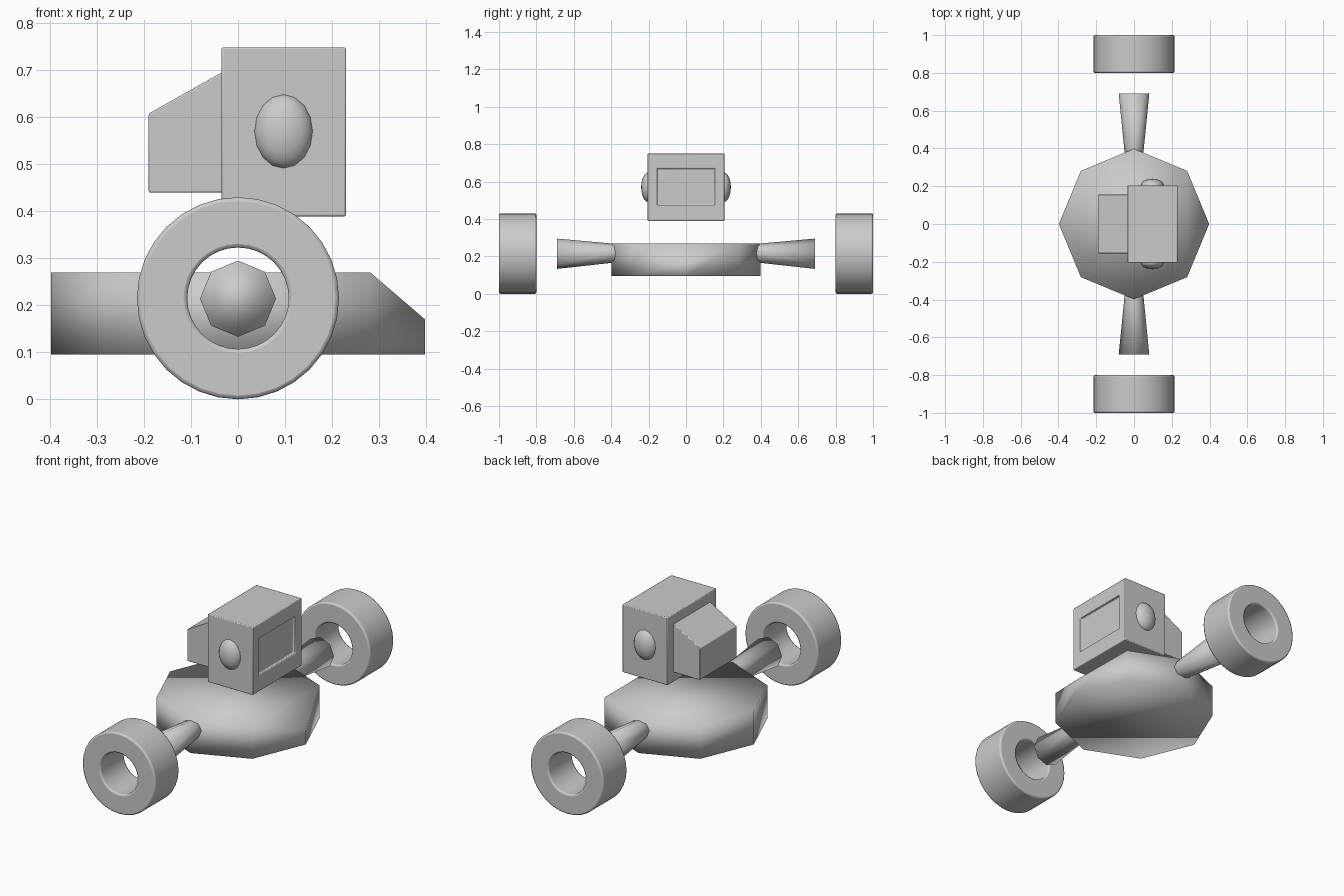
import bpy, bmesh, math
from mathutils import Vector

if "Cube" in bpy.data.objects:
    bpy.data.objects.remove(bpy.data.objects["Cube"])


def finish(name, bm, angle=None, bevel=0):
    """Turn a bmesh into a named, shaded object."""
    bmesh.ops.recalc_face_normals(bm, faces=bm.faces[:])
    me = bpy.data.meshes.new(name)
    bm.to_mesh(me)
    bm.free()
    ob = bpy.data.objects.new(name, me)
    bpy.context.collection.objects.link(ob)
    if bevel:
        m = ob.modifiers.new("soft_edges", "BEVEL")
        m.width, m.segments, m.limit_method = bevel, 2, "ANGLE"
    bpy.ops.object.select_all(action="DESELECT")
    ob.select_set(True)
    bpy.context.view_layer.objects.active = ob
    if angle is None:
        bpy.ops.object.shade_smooth()
    elif angle > 0:
        bpy.ops.object.shade_smooth_by_angle(angle=math.radians(angle))
    return ob


def loft(bm, rings, caps=True, closed=False):
    """Skin a list of equally long point rings."""
    vs = [[bm.verts.new(p) for p in r] for r in rings]
    pairs = list(zip(vs, vs[1:])) + ([(vs[-1], vs[0])] if closed else [])
    for a, b in pairs:
        for i in range(len(a)):
            j = (i + 1) % len(a)
            bm.faces.new((a[i], a[j], b[j], b[i]))
    if caps:
        bm.faces.new(vs[0][::-1])
        bm.faces.new(vs[-1])
    return vs


def circle_y(r, y, z, n):
    return [(r * math.sin(math.tau * i / n), y, z + r * math.cos(math.tau * i / n))
            for i in range(n)]


# Chassis: octagonal plate whose front tip slopes down
bm = bmesh.new()
octagon = [(0.398 * math.cos(i * math.pi / 4), 0.398 * math.sin(i * math.pi / 4)) for i in range(8)]
bottom = [(x, y, 0.095) for x, y in octagon]
top = [(x, y, 0.17 if i == 0 else 0.27) for i, (x, y) in enumerate(octagon)]
vs = loft(bm, [bottom, top], caps=False)
bm.faces.new(vs[0][::-1])
bm.faces.new(vs[1][1:])
bm.faces.new((vs[1][7], vs[1][0], vs[1][1]))
finish("chassis", bm)

# Flared axle stubs and tyre rings on both sides
for s, side in ((-1, "front"), (1, "back")):
    bm = bmesh.new()
    loft(bm, [circle_y(0.046, s * 0.33, 0.217, 8), circle_y(0.052, s * 0.40, 0.217, 8),
              circle_y(0.081, s * 0.69, 0.214, 8)])
    finish("axle_" + side, bm)

    bm = bmesh.new()
    profile = [(0.215, 0.8), (0.215, 1.0), (0.108, 1.0), (0.108, 0.8)]
    loft(bm, [circle_y(r, s * y, 0.215, 32) for r, y in profile], caps=False, closed=True)
    finish("wheel_" + side, bm, 40, 0.008)

# Head box with a recessed screen on its +x face
bm = bmesh.new()
bmesh.ops.create_cube(bm, size=1)
for v in bm.verts:
    v.co = Vector((0.0975 + v.co.x * 0.265, v.co.y * 0.41, 0.569 + v.co.z * 0.36))
face = max(bm.faces, key=lambda f: f.calc_center_median().x)
bmesh.ops.inset_region(bm, faces=[face], thickness=0.073)
for v in face.verts:
    v.co.z = 0.67 if v.co.z > 0.57 else 0.475
hole = bmesh.ops.extrude_face_region(bm, geom=[face])
bmesh.ops.translate(bm, vec=(-0.015, 0, 0),
                    verts=[g for g in hole["geom"] if isinstance(g, bmesh.types.BMVert)])
if face.is_valid:
    bm.faces.remove(face)
finish("head", bm, 30, 0.004)

# Slanted housing behind the head
bm = bmesh.new()
side = [(-0.19, 0.44), (-0.03, 0.44), (-0.03, 0.698), (-0.19, 0.608)]
loft(bm, [[(x, y, z) for x, z in side] for y in (-0.155, 0.155)])
finish("head_back", bm, 30, 0.003)

# Oval ear domes
for s, name in ((-1, "ear_front"), (1, "ear_back")):
    bm = bmesh.new()
    bmesh.ops.create_uvsphere(bm, u_segments=16, v_segments=10, radius=1)
    for v in bm.verts:
        x, y, z = v.co
        v.co = (0.097 + x * 0.063, s * 0.2 + z * 0.04, 0.57 + y * 0.08)
    finish(name, bm)
